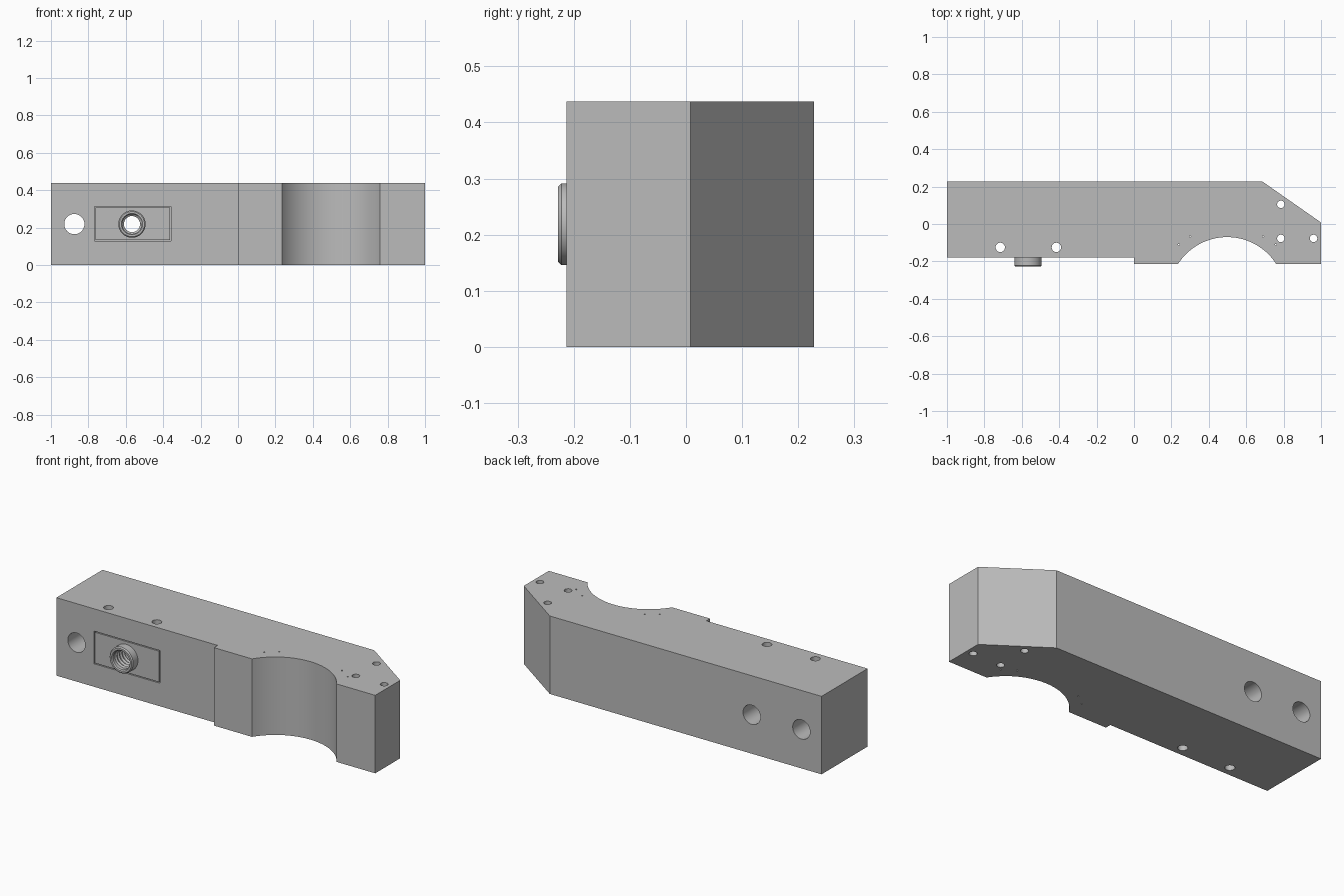
import bpy
import bmesh
import math
from mathutils import Matrix, Vector

if "Cube" in bpy.data.objects:
    bpy.data.objects.remove(bpy.data.objects["Cube"])

HEIGHT = 0.437
MID = HEIGHT / 2
FRONT, BACK = -0.18, 0.228
POCKET = -0.1          # depth at which the clamp plate seats
BOSS_X = -0.567

steel = bpy.data.materials.new("plain grey metal")
steel.use_nodes = True
GREY = (0.5, 0.5, 0.5, 1)
steel.diffuse_color = GREY
steel.node_tree.nodes["Principled BSDF"].inputs["Base Color"].default_value = GREY


def finish(bm, name):
    bmesh.ops.recalc_face_normals(bm, faces=bm.faces)
    mesh = bpy.data.meshes.new(name)
    bm.to_mesh(mesh)
    bm.free()
    mesh.materials.append(steel)
    obj = bpy.data.objects.new(name, mesh)
    bpy.context.collection.objects.link(obj)
    return obj


def box(name, low, high):
    bm = bmesh.new()
    bmesh.ops.create_cube(bm, size=1)
    low, high = Vector(low), Vector(high)
    for v in bm.verts:
        v.co = (low + high) / 2 + v.co * (high - low)
    return finish(bm, name)


def rod(start, end, radius):
    bm = bmesh.new()
    start, end = Vector(start), Vector(end)
    axis = end - start
    turn = axis.to_track_quat("Z", "Y").to_matrix().to_4x4()
    bmesh.ops.create_cone(bm, cap_ends=True, segments=40, radius1=radius, radius2=radius,
                          depth=axis.length,
                          matrix=Matrix.Translation((start + end) / 2) @ turn)
    return finish(bm, "cutter")


def cut(target, cutter):
    mod = target.modifiers.new("cut", "BOOLEAN")
    mod.operation, mod.solver, mod.object = "DIFFERENCE", "EXACT", cutter
    bpy.context.view_layer.update()
    graph = bpy.context.evaluated_depsgraph_get()
    mesh = bpy.data.meshes.new_from_object(target.evaluated_get(graph))
    target.modifiers.clear()
    target.data = mesh
    bpy.data.objects.remove(cutter)


# Body: extruded outline with a front step, a round saddle and a slanted corner
foot, arc_top, half = -0.213, -0.07, 0.262
rise = arc_top - foot
radius = (half ** 2 + rise ** 2) / (2 * rise)
sweep = math.asin(half / radius)
outline = [(-1, FRONT), (0, FRONT), (0, foot)]
for i in range(41):
    a = sweep * (i / 20 - 1)
    outline.append((0.498 + radius * math.sin(a), arc_top - radius + radius * math.cos(a)))
outline += [(1, foot), (1, 0.008), (0.685, BACK), (-1, BACK)]

bm = bmesh.new()
base = bm.faces.new([bm.verts.new((x, y, 0)) for x, y in outline])
top = bmesh.ops.extrude_face_region(bm, geom=[base])["geom"]
bmesh.ops.translate(bm, vec=(0, 0, HEIGHT),
                    verts=[g for g in top if isinstance(g, bmesh.types.BMVert)])
body = finish(bm, "clamp_body")

# Pocket for the plate, and the horizontal bores
cut(body, box("cutter", (-0.766, -0.3, 0.129), (-0.359, POCKET, 0.312)))
for x in (-0.875, BOSS_X):
    cut(body, rod((x, -0.4, MID), (x, 0.4, MID), 0.054))

# Clamp plate, flush with the front and with a thin gap round it
plate = box("clamp_plate", (-0.761, POCKET - 0.03, 0.134), (-0.364, FRONT, 0.307))
plate.data.flip_normals()
cut(plate, rod((BOSS_X, -0.4, MID), (BOSS_X, 0.4, MID), 0.07))

# Vertical pin holes
for x in (-0.715, -0.415):
    for part in (body, plate):
        cut(part, rod((x, -0.125, -0.1), (x, -0.125, 0.6), 0.025))
for x, y in ((0.785, 0.105), (0.785, -0.077), (0.96, -0.077)):
    cut(body, rod((x, y, -0.1), (x, y, 0.6), 0.02))
# Tiny marks beside the saddle
for x, y in ((0.24, -0.11), (0.3, -0.065), (0.69, -0.065), (0.757, -0.11)):
    cut(body, rod((x, y, -0.1), (x, y, 0.6), 0.004))

# Threaded boss: a turned ring with chamfered mouth
ring = [(0.073, POCKET), (0.073, -0.222), (0.067, -0.228), (0.057, -0.228),
        (0.052, -0.222), (0.052, POCKET)]
bm = bmesh.new()
SIDES = 48
loops = []
for i in range(SIDES):
    a = math.tau * i / SIDES
    loops.append([bm.verts.new((BOSS_X + r * math.cos(a), y, MID + r * math.sin(a)))
                  for r, y in ring])
for i in range(SIDES):
    p, q = loops[i], loops[(i + 1) % SIDES]
    for j in range(len(ring)):
        k = (j + 1) % len(ring)
        bm.faces.new((p[j], p[k], q[k], q[j]))
boss = finish(bm, "threaded_boss")

# Thread: a triangular ridge wound along the bore
bm = bmesh.new()
PITCH, TURNS, STEPS = 0.022, 4.5, 32
strip = []
for i in range(int(TURNS * STEPS) + 1):
    a = math.tau * i / STEPS
    y = -0.21 + PITCH * i / STEPS
    strip.append([bm.verts.new((BOSS_X + r * math.cos(a), y + dy, MID + r * math.sin(a)))
                  for r, dy in ((0.053, -0.008), (0.043, 0), (0.053, 0.008))])
for p, q in zip(strip, strip[1:]):
    for j in range(3):
        k = (j + 1) % 3
        bm.faces.new((p[j], p[k], q[k], q[j]))
bm.faces.new(strip[0])
bm.faces.new(strip[-1])
thread = finish(bm, "boss_thread")

# Clean normals, then smooth the curved walls and keep edges sharp
for part in (body, plate, boss, thread):
    bm = bmesh.new()
    bm.from_mesh(part.data)
    bmesh.ops.recalc_face_normals(bm, faces=bm.faces)
    bm.to_mesh(part.data)
    bm.free()
    bpy.ops.object.select_all(action="DESELECT")
    part.select_set(True)
    bpy.context.view_layer.objects.active = part
    bpy.ops.object.shade_smooth_by_angle(angle=math.radians(30))
